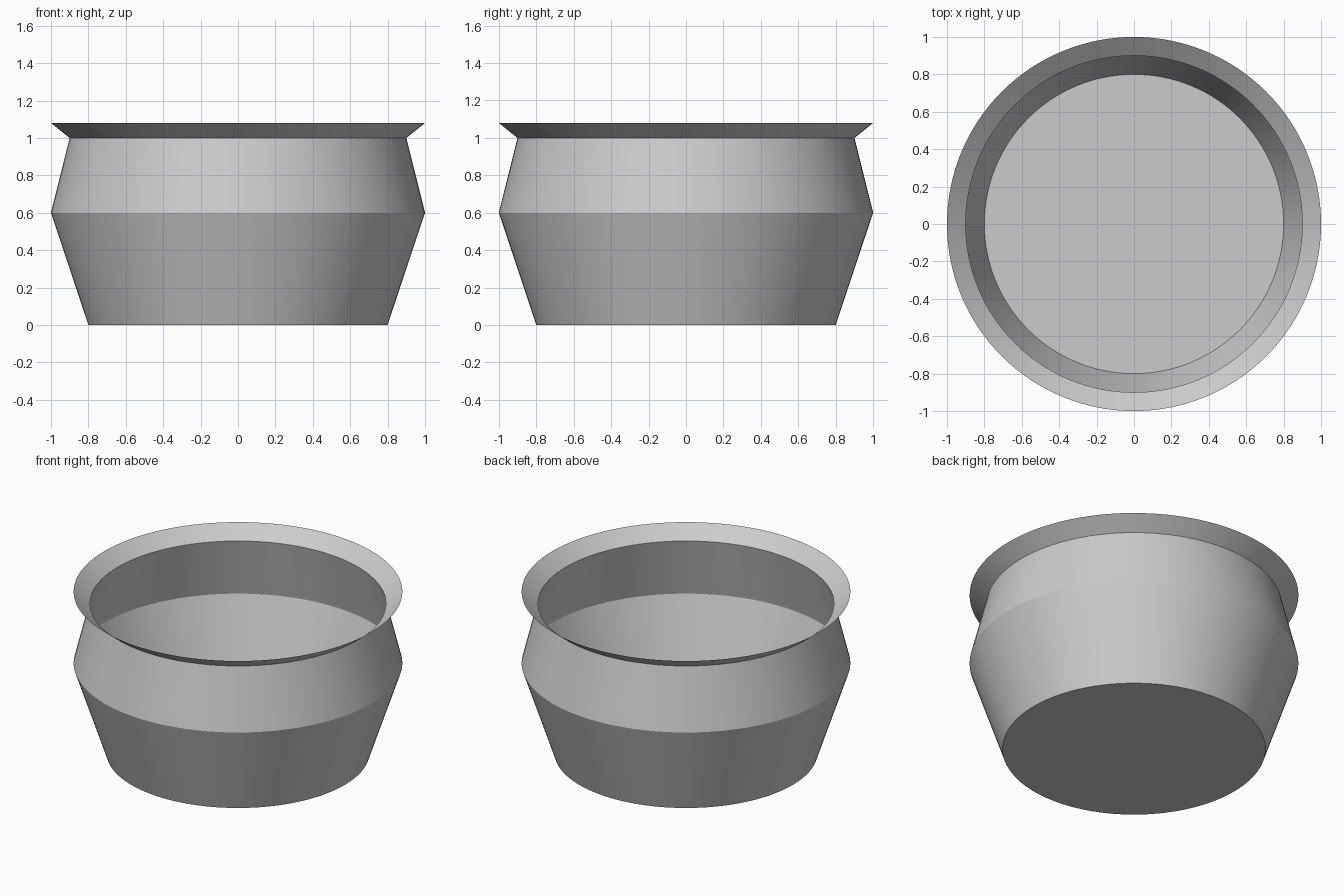
import bpy
import bmesh
import math

SIDES = 128

cube = bpy.data.objects.get("Cube")
if cube:
    bpy.data.objects.remove(cube, do_unlink=True)

# One plain grey for the whole vessel
grey = bpy.data.materials.new("plain_grey")
grey.use_nodes = True
colour = (0.6, 0.6, 0.6, 1)
grey.diffuse_color = colour
grey.node_tree.nodes["Principled BSDF"].inputs["Base Color"].default_value = colour


def lathe(name, profile, closed_bottom=False):
    """Turn a (radius, height) profile around z into a thin sheet."""
    bm = bmesh.new()
    rings = []
    for radius, height in profile:
        angles = [2 * math.pi * i / SIDES for i in range(SIDES)]
        rings.append([bm.verts.new((radius * math.cos(a), radius * math.sin(a), height))
                      for a in angles])
    for low, high in zip(rings, rings[1:]):
        for i in range(SIDES):
            j = (i + 1) % SIDES
            bm.faces.new((low[i], low[j], high[j], high[i]))
    if closed_bottom:
        bm.faces.new(rings[0][::-1])
    mesh = bpy.data.meshes.new(name)
    bm.to_mesh(mesh)
    bm.free()
    mesh.materials.append(grey)
    obj = bpy.data.objects.new(name, mesh)
    bpy.context.collection.objects.link(obj)
    bpy.ops.object.select_all(action='DESELECT')
    obj.select_set(True)
    bpy.context.view_layer.objects.active = obj
    bpy.ops.object.shade_smooth_by_angle(angle=math.radians(20))
    return obj


# Open body: flat base, flared lower wall, inward shoulder
lathe("pot_body", [(0.8, 0), (1.0, 0.6), (0.9, 1.0)], closed_bottom=True)

# Flared lip
lathe("pot_rim", [(0.9, 1.0), (1.0, 1.08)])
